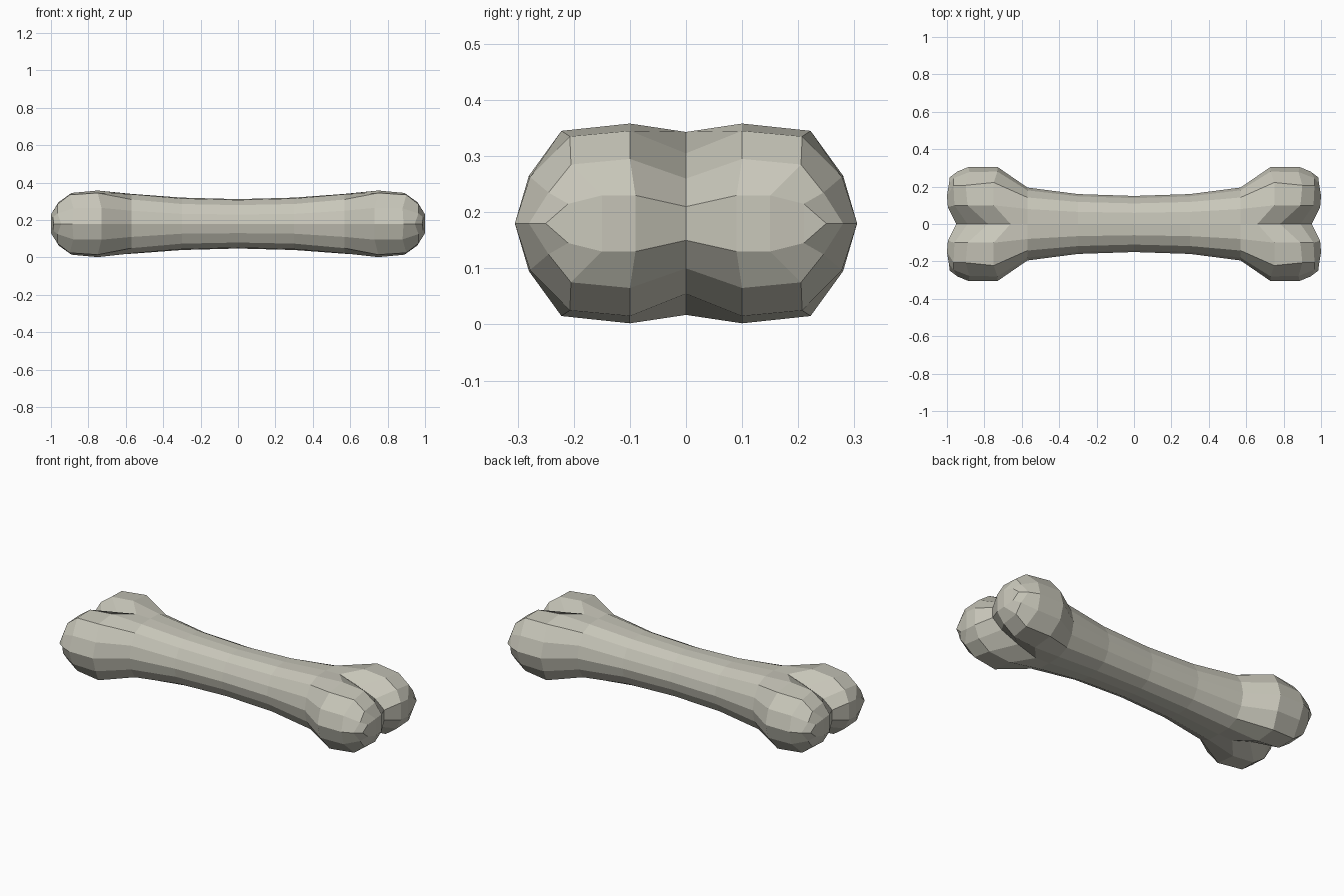
import bpy, bmesh

if "Cube" in bpy.data.objects:
    bpy.data.objects.remove(bpy.data.objects["Cube"])

ZC = 0.18  # height of the bone's axis

# Quarter sections from top centre line round to the side: (x, y, z above axis)
def section(x, *pts):
    return [(x, y, z) for y, z in pts]

sections = [
    section(0.0, (0, .132), (.06, .127), (.11, .10), (.138, .05), (.15, 0)),
    section(.30, (0, .14), (.065, .135), (.118, .106), (.148, .053), (.16, 0)),
    section(.57, (0, .16), (.08, .158), (.142, .13), (.18, .07), (.195, 0)),
    # knuckle lobe, with the centre line cut back into a cleft
    [(.66, 0, .163), (.75, .10, .178), (.75, .222, .165), (.73, .28, .085), (.73, .305, 0)],
    [(.78, 0, .125), (.89, .10, .165), (.90, .207, .155), (.88, .278, .083), (.885, .305, 0)],
    [(.89, 0, .08), (.96, .10, .115), (.965, .205, .105), (.965, .245, .055), (.945, .28, 0)],
    [(.95, 0, .03), (.995, .09, .05), (1.0, .15, .05), (.99, .21, .035), (.985, .25, 0)],
]

# Loft one quarter of the bone
bm = bmesh.new()
rings = []
for sec in sections:
    top = [bm.verts.new((x, y, ZC + z)) for x, y, z in sec]
    low = [bm.verts.new((x, y, ZC - z)) for x, y, z in sec[-2::-1]]
    rings.append(top + low)
for a, b in zip(rings, rings[1:]):
    for i in range(len(a) - 1):
        bm.faces.new((a[i], b[i], b[i + 1], a[i + 1]))

# Close the knuckle end
e = rings[-1]
for i in range(3):
    bm.faces.new((e[i], e[8 - i], e[7 - i], e[i + 1]))
bm.faces.new((e[3], e[5], e[4]))

# Mirror across both axes
for axis in (0, 1):
    res = bmesh.ops.duplicate(bm, geom=bm.verts[:] + bm.edges[:] + bm.faces[:])
    for v in res["geom"]:
        if isinstance(v, bmesh.types.BMVert):
            v.co[axis] *= -1
    bmesh.ops.remove_doubles(bm, verts=bm.verts[:], dist=1e-4)
bmesh.ops.recalc_face_normals(bm, faces=bm.faces[:])

mesh = bpy.data.meshes.new("bone")
bm.to_mesh(mesh)
bm.free()
bone = bpy.data.objects.new("bone", mesh)
bpy.context.collection.objects.link(bone)

mat = bpy.data.materials.new("bone grey")
mat.diffuse_color = (0.58, 0.57, 0.49, 1)
mat.use_nodes = True
mat.node_tree.nodes["Principled BSDF"].inputs["Base Color"].default_value = mat.diffuse_color
mesh.materials.append(mat)
